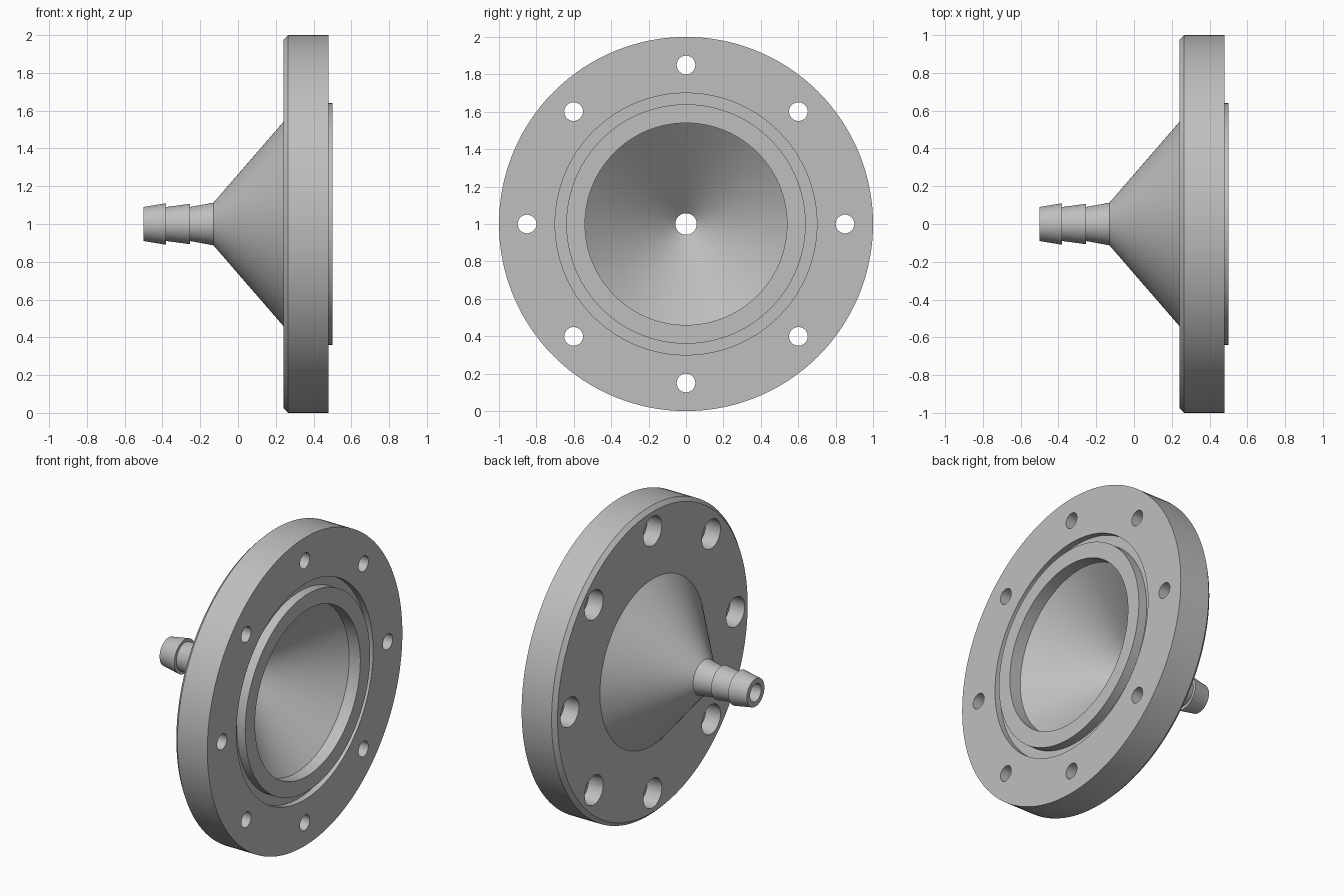
import bpy
import bmesh
from math import pi, sin, cos, tau, radians
from mathutils import Matrix, Vector

cube = bpy.data.objects.get("Cube")
if cube:
    bpy.data.objects.remove(cube, do_unlink=True)

steel = bpy.data.materials.new("satin grey steel")
steel.use_nodes = True
grey = (0.52, 0.52, 0.52, 1)
steel.diffuse_color = grey
steel.node_tree.nodes["Principled BSDF"].inputs["Base Color"].default_value = grey

AXIS_Z = 1.0


def add_object(name, bm):
    bmesh.ops.recalc_face_normals(bm, faces=bm.faces)
    mesh = bpy.data.meshes.new(name)
    bm.to_mesh(mesh)
    bm.free()
    mesh.materials.append(steel)
    obj = bpy.data.objects.new(name, mesh)
    bpy.context.collection.objects.link(obj)
    return obj


def lathe(name, profile, steps=128):
    """Turn a closed (x, radius) profile around the horizontal x axis."""
    bm = bmesh.new()
    rings = []
    for i in range(steps):
        a = tau * i / steps
        rings.append([bm.verts.new((x, r * sin(a), AXIS_Z + r * cos(a)))
                      for x, r in profile])
    n = len(profile)
    for i in range(steps):
        a, b = rings[i], rings[(i + 1) % steps]
        for j in range(n):
            k = (j + 1) % n
            bm.faces.new((a[j], a[k], b[k], b[j]))
    return add_object(name, bm)


# Hose barb: three flared teeth, the last one running into the cone
bore = 0.057
barb = []
for start, end, tip in ((-0.5, -0.38, 0.11), (-0.38, -0.255, 0.107), (-0.255, -0.13, 0.113)):
    barb += [(start, 0.09), (end, tip)]

# Cone and flange back, chamfered rim, sealing groove and raised lip
flange = [(0.24, 0.54), (0.24, 0.975), (0.265, 1.0), (0.48, 1.0),
          (0.48, 0.70), (0.44, 0.70), (0.44, 0.64), (0.5, 0.64)]

# Inside: short straight socket, funnel and bore
inside = [(0.5, 0.54), (0.42, 0.54), (0.0, bore), (-0.5, bore)]

body = lathe("barbed_cone_flange", barb + flange + inside)

# Bolt holes, each with a wider counterbore at the back
bm = bmesh.new()
for i in range(8):
    a = tau * i / 8
    y, z = 0.85 * sin(a), AXIS_Z + 0.85 * cos(a)
    rings = []
    for x, r in ((0.14, 0.095), (0.345, 0.095), (0.345, 0.05), (0.58, 0.05)):
        rings.append([bm.verts.new((x, y + r * sin(tau * s / 32), z + r * cos(tau * s / 32)))
                      for s in range(32)])
    for p, q in zip(rings, rings[1:]):
        for s in range(32):
            t = (s + 1) % 32
            bm.faces.new((p[s], p[t], q[t], q[s]))
    bm.faces.new(rings[0])
    bm.faces.new(rings[-1])
drill = add_object("bolt_hole_cutter", bm)
drill.hide_render = True

cut = body.modifiers.new("bolt_holes", 'BOOLEAN')
cut.operation = 'DIFFERENCE'
cut.solver = 'EXACT'
cut.object = drill

bpy.ops.object.select_all(action='DESELECT')
body.select_set(True)
bpy.context.view_layer.objects.active = body
bpy.ops.object.modifier_apply(modifier=cut.name)
bpy.data.objects.remove(drill, do_unlink=True)
bpy.ops.object.shade_smooth_by_angle(angle=radians(20))
